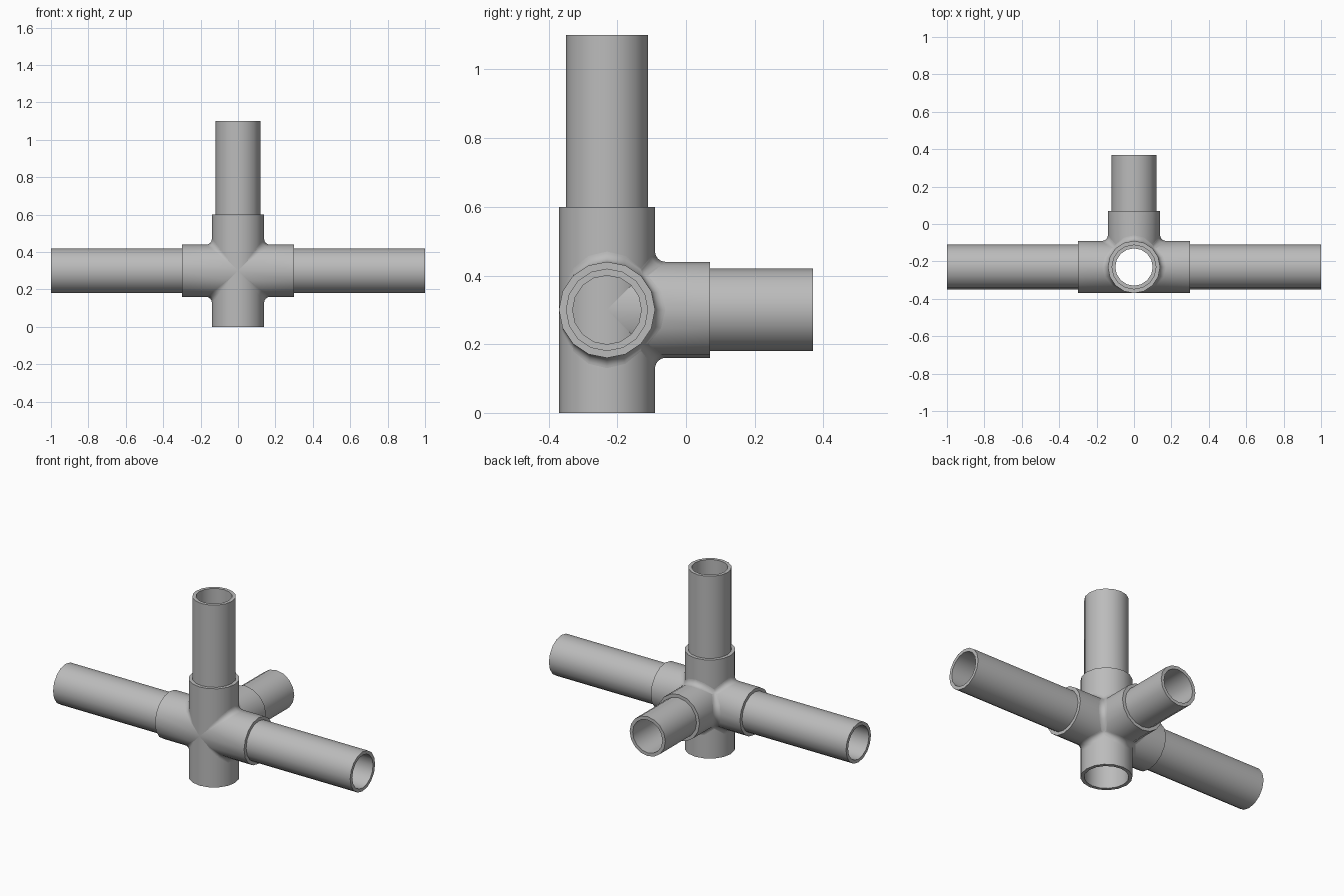
import bpy, bmesh
from math import sin, cos, pi, sqrt, radians
from mathutils import Vector

cube = bpy.data.objects.get("Cube")
if cube:
    bpy.data.objects.remove(cube)

CENTRE = Vector((0, -0.23, 0.3))
SIDES = 16
R_FIT, R_PIPE, R_BORE = 0.14, 0.12, 0.10
FILLET = 0.03
X, Y, Z = Vector((1, 0, 0)), Vector((0, 1, 0)), Vector((0, 0, 1))

grey = bpy.data.materials.new("pipe_grey")
grey.use_nodes = True
grey.diffuse_color = (0.5, 0.5, 0.5, 1)
grey.node_tree.nodes["Principled BSDF"].inputs["Base Color"].default_value = (0.5, 0.5, 0.5, 1)


def finish(name, bm, recalc=True):
    bmesh.ops.remove_doubles(bm, verts=bm.verts, dist=0.0002)
    if recalc:
        bmesh.ops.recalc_face_normals(bm, faces=bm.faces)
    mesh = bpy.data.meshes.new(name)
    bm.to_mesh(mesh)
    bm.free()
    mesh.materials.append(grey)
    obj = bpy.data.objects.new(name, mesh)
    obj.location = CENTRE
    bpy.context.collection.objects.link(obj)
    bpy.ops.object.select_all(action='DESELECT')
    obj.select_set(True)
    bpy.context.view_layer.objects.active = obj
    bpy.ops.object.shade_smooth_by_angle(angle=radians(35))
    return obj


def tube(name, axis, rings, closed):
    """Loft rings of (radius, distance along axis); a distance may depend on the angle."""
    up = X if axis == Z else Z
    side = axis.cross(up)
    bm = bmesh.new()
    loops = []
    for r, dist in rings:
        loop = []
        for i in range(SIDES):
            a = 2 * pi * i / SIDES
            d = dist(r * sin(a)) if callable(dist) else dist
            loop.append(bm.verts.new(axis * d + up * r * cos(a) + side * r * sin(a)))
        loops.append(loop)
    pairs = list(zip(loops, loops[1:]))
    if closed:
        pairs.append((loops[-1], loops[0]))
    for p, q in pairs:
        for i in range(SIDES):
            j = (i + 1) % SIDES
            bm.faces.new((p[i], q[i], q[j], p[j]))
    return finish(name, bm, recalc=closed)


def saddle(offset):
    """Distance at which an arm meets the wall of the upright."""
    return lambda s: sqrt(max(R_FIT ** 2 - s ** 2, 0)) - offset


def pipe(name, axis, start, end):
    tube(name, axis, [(R_PIPE, start), (R_PIPE, end), (R_BORE, end), (R_BORE, start)], True)


# Fitting: open upright with side arms butted against it
tube("fitting_upright", Z, [(R_FIT, -0.3), (R_FIT, 0.3), (R_PIPE, 0.3), (R_PIPE, -0.3)], True)
for name, axis, end in (("left", X, 0.3), ("right", -X, 0.3), ("back", Y, 0.3)):
    arm = tube("fitting_arm_" + name, axis,
               [(R_FIT, saddle(0)), (R_FIT, end), (R_PIPE, end), (R_PIPE, saddle(0.005))], False)
    # make the outer skin face outwards
    bm = bmesh.new()
    bm.from_mesh(arm.data)
    rim = next(f for f in bm.faces if abs(f.normal.dot(axis)) > 0.99)
    if rim.normal.dot(axis) < 0:
        bmesh.ops.reverse_faces(bm, faces=bm.faces)
    bm.to_mesh(arm.data)
    bm.free()

# Pipes pushed into the sockets
pipe("pipe_left", X, 0.16, 1.0)
pipe("pipe_right", -X, 0.16, 1.0)
pipe("pipe_back", Y, 0.16, 0.6)
pipe("pipe_top", Z, 0.16, 0.8)


# Fillets: rolling-ball blends between each pair of neighbouring arms
def on_ball(ball, p, q, t):
    a, b = p - ball, q - ball
    return ball + a.lerp(b, t).normalized() * FILLET


def add_face(bm, points, ball):
    face = bm.faces.new([bm.verts.new(p) for p in points])
    face.normal_update()
    if face.normal.dot(ball - face.calc_center_median()) < 0:
        face.normal_flip()


def add_fillet(bm, a, b, third, first, last, steps=6):
    rows = []
    for k in range(first, last + 1):
        t = 2 * pi * k / SIDES
        c, s = cos(t), sin(t)
        ball = (R_FIT + FILLET) * ((a + b) * c + third * s)
        p = a * (R_FIT + FILLET) * c + b * R_FIT * c + third * R_FIT * s
        q = b * (R_FIT + FILLET) * c + a * R_FIT * c + third * R_FIT * s
        rows.append((ball, [on_ball(ball, p, q, n / steps) for n in range(steps + 1)]))
    for (b0, r0), (b1, r1) in zip(rows, rows[1:]):
        for n in range(steps):
            add_face(bm, (r0[n], r1[n], r1[n + 1], r0[n + 1]), (b0 + b1) / 2)


EIGHTH, QUARTER = SIDES // 8, SIDES // 4
bm = bmesh.new()
for sz in (1, -1):
    add_fillet(bm, Y, Z * sz, X, -EIGHTH, EIGHTH)
    for sx in (1, -1):
        add_fillet(bm, X * sx, Z * sz, Y, -QUARTER, EIGHTH)
        # round corner where three arms meet
        h = sqrt(0.5)
        axes = (X * sx, Y, Z * sz)
        ball = (axes[0] + axes[1] + axes[2]) * (R_FIT + FILLET) * h
        tips = [ball - (axes[i - 1] + axes[i - 2]) * FILLET * h for i in range(3)]
        middle = ball - (axes[0] + axes[1] + axes[2]).normalized() * FILLET
        for i in range(3):
            for n in range(6):
                add_face(bm, (middle, on_ball(ball, tips[i - 1], tips[i], n / 6),
                              on_ball(ball, tips[i - 1], tips[i], (n + 1) / 6)), ball)
for sx in (1, -1):
    add_fillet(bm, X * sx, Y, Z, -EIGHTH, EIGHTH)
bmesh.ops.dissolve_degenerate(bm, edges=bm.edges, dist=0.0001)
finish("fitting_fillets", bm, recalc=False)
